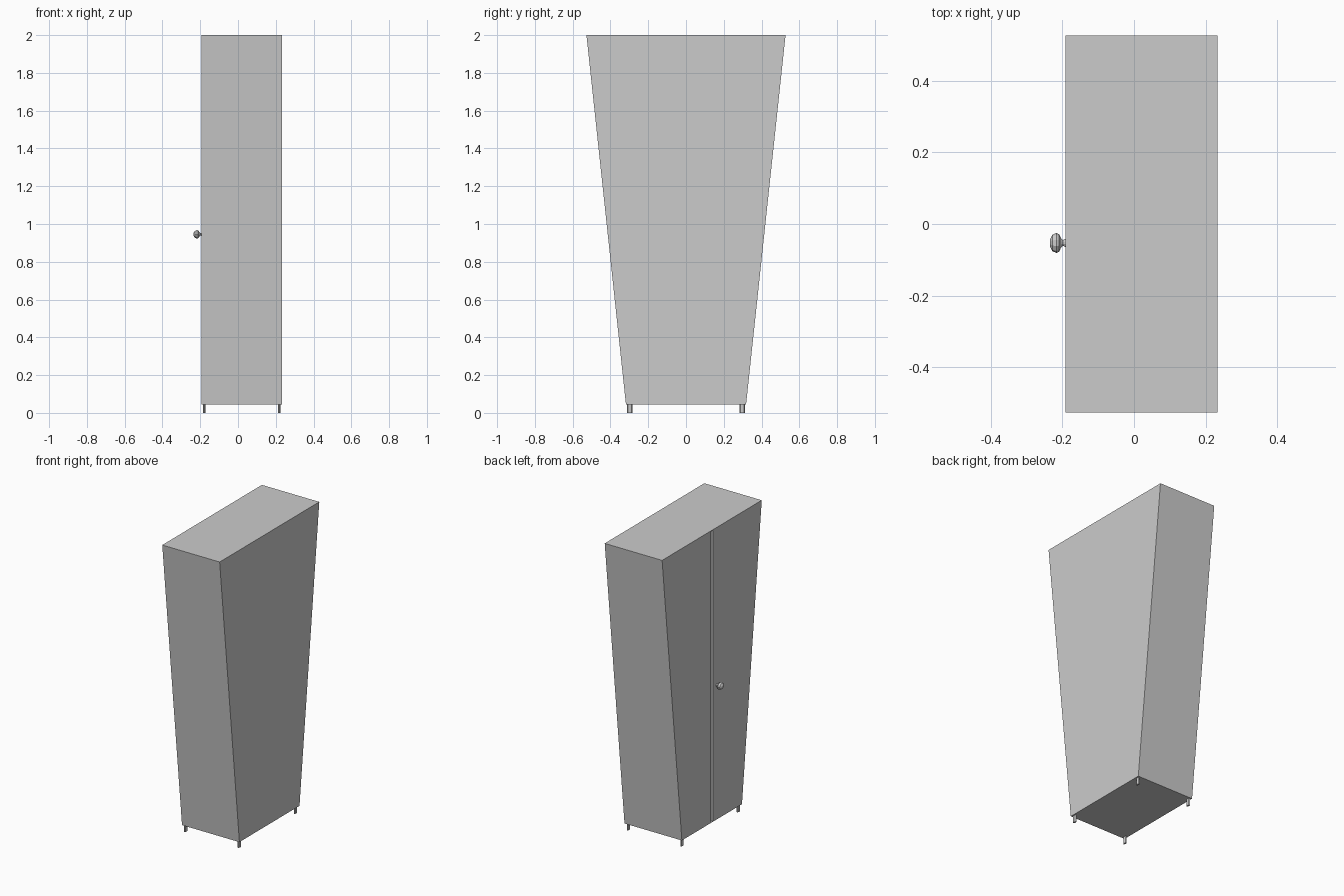
import bpy, bmesh
from math import sin, cos, pi

if "Cube" in bpy.data.objects:
    bpy.data.objects.remove(bpy.data.objects["Cube"])

X0, X1 = -0.192, 0.233     # door face, back face
Z0, Z1 = 0.045, 2.0
YB, YT = 0.318, 0.527      # half widths at bottom and top


def finish(bm, name):
    bmesh.ops.recalc_face_normals(bm, faces=bm.faces)
    me = bpy.data.meshes.new(name)
    bm.to_mesh(me)
    bm.free()
    ob = bpy.data.objects.new(name, me)
    bpy.context.collection.objects.link(ob)
    return ob


def loft(name, rings):
    """Skin a list of rings and cap both ends."""
    bm = bmesh.new()
    vs = [[bm.verts.new(p) for p in r] for r in rings]
    n = len(vs[0])
    for a, b in zip(vs, vs[1:]):
        for i in range(n):
            j = (i + 1) % n
            bm.faces.new((a[i], a[j], b[j], b[i]))
    bm.faces.new(vs[0])
    bm.faces.new(vs[-1])
    return finish(bm, name)


def rect(z, hy, x0=X0, x1=X1):
    return [(x0, -hy, z), (x1, -hy, z), (x1, hy, z), (x0, hy, z)]


# Cabinet body, wider at the top
body = loft("cabinet_body", [rect(Z0, YB), rect(Z1, YT)])

# Narrow groove between the two doors
cutter = loft("door_gap_cutter", [rect(z, 0.012, X0 - 0.05, X0 + 0.02)
                                  for z in (Z0 + 0.004, Z1 - 0.004)])
cutter.hide_render = True
cutter.hide_set(True)
gap = body.modifiers.new("door_gap", 'BOOLEAN')
gap.operation = 'DIFFERENCE'
gap.solver = 'EXACT'
gap.object = cutter

# Four short oval feet
for side, x in (("door_side", -0.179), ("back_side", 0.218)):
    for end, y in (("near", -0.298), ("far", 0.298)):
        loft(f"foot_{side}_{end}",
             [[(x + 0.007 * cos(pi * i / 4), y + 0.014 * sin(pi * i / 4), z)
               for i in range(8)] for z in (0, Z0 + 0.005)])

# Turned door knob, lathed along x: (x, radius)
profile = [(X0 + 0.002, 0.012), (-0.199, 0.008), (-0.204, 0.013),
           (-0.209, 0.024), (-0.217, 0.028), (-0.228, 0.023), (-0.235, 0.010)]
loft("door_knob", [[(x, -0.053 + r * cos(pi * i / 5),
                     0.945 + 0.85 * r * sin(pi * i / 5)) for i in range(10)]
                   for x, r in profile])
